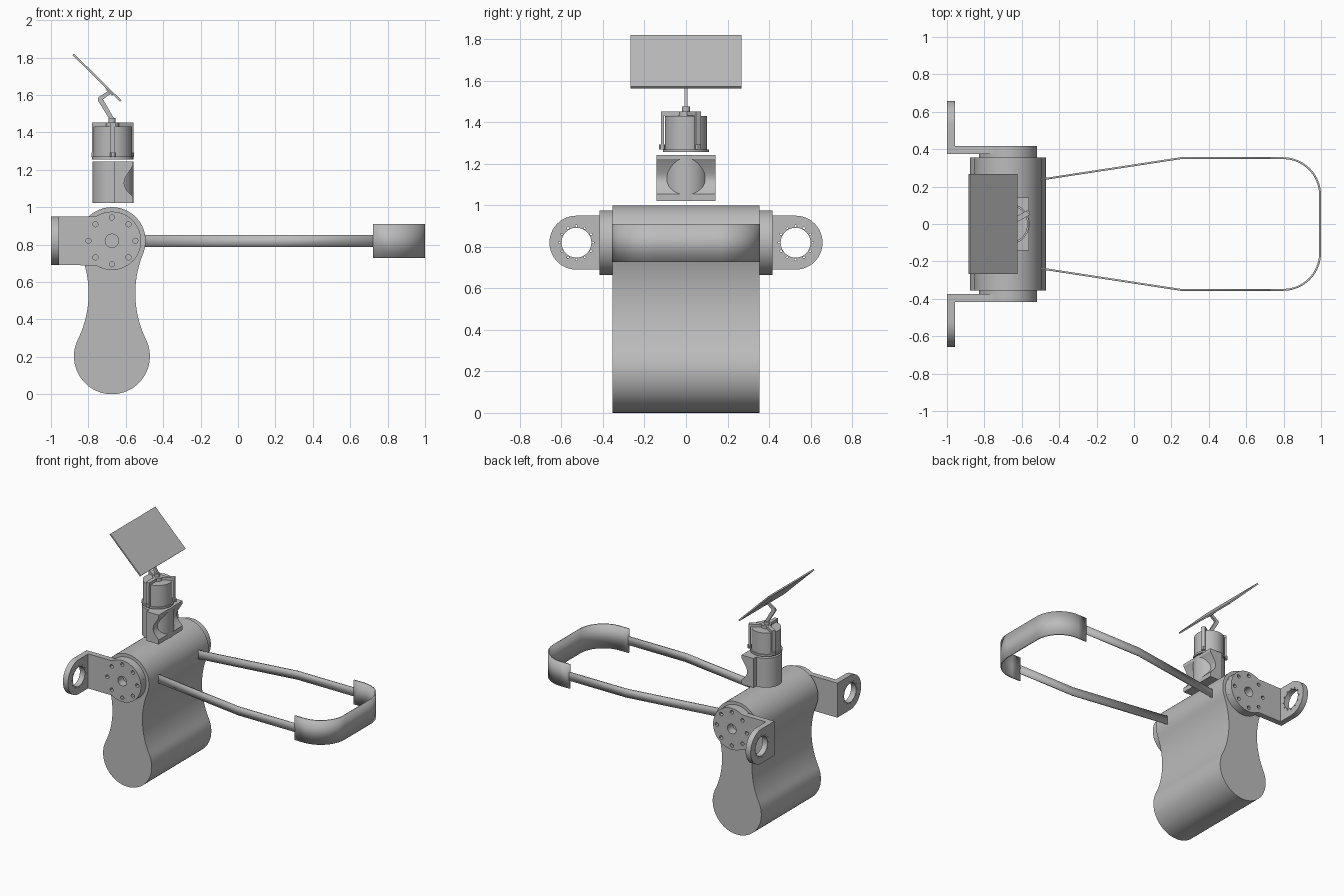
import bpy, bmesh
from math import sin, cos, radians, pi
from mathutils import Matrix, Vector

if "Cube" in bpy.data.objects:
    bpy.data.objects.remove(bpy.data.objects["Cube"], do_unlink=True)

grey = bpy.data.materials.new("plain grey")
grey.use_nodes = True
grey.diffuse_color = (0.5, 0.5, 0.5, 1)
grey.node_tree.nodes["Principled BSDF"].inputs["Base Color"].default_value = (0.5, 0.5, 0.5, 1)

# Local (u, v, depth) directions for each extrusion axis
AXES = {
    "X": Matrix(((0, 0, 1), (1, 0, 0), (0, 1, 0))).to_4x4(),
    "Y": Matrix(((1, 0, 0), (0, 0, -1), (0, 1, 0))).to_4x4(),
    "Z": Matrix.Identity(4),
}


def finish(name, bm):
    bmesh.ops.remove_doubles(bm, verts=bm.verts, dist=0.0001)
    bmesh.ops.recalc_face_normals(bm, faces=bm.faces)
    mesh = bpy.data.meshes.new(name)
    bm.to_mesh(mesh)
    bm.free()
    mesh.materials.append(grey)
    ob = bpy.data.objects.new(name, mesh)
    bpy.context.collection.objects.link(ob)
    bpy.ops.object.select_all(action="DESELECT")
    ob.select_set(True)
    bpy.context.view_layer.objects.active = ob
    bpy.ops.object.shade_smooth_by_angle(angle=radians(30))
    return ob


def arc(cx, cy, r, start=0, end=360, n=32):
    """Points on an arc; a full circle leaves out the repeated last point."""
    count = n if abs(end - start) == 360 else n + 1
    angles = [radians(start + (end - start) * i / n) for i in range(count)]
    return [(cx + r * cos(a), cy + r * sin(a)) for a in angles]


def plate(name, outline, axis, lo, hi, holes=()):
    """Extrude a closed outline with holes along an axis."""
    curve = bpy.data.curves.new(name, "CURVE")
    curve.dimensions = "2D"
    curve.fill_mode = "BOTH"
    curve.extrude = abs(hi - lo) / 2
    for pts in (outline, *holes):
        spline = curve.splines.new("POLY")
        spline.points.add(len(pts) - 1)
        for p, (u, v) in zip(spline.points, pts):
            p.co = (u, v, 0, 1)
        spline.use_cyclic_u = True
    temp = bpy.data.objects.new(name + " curve", curve)
    bpy.context.collection.objects.link(temp)
    graph = bpy.context.evaluated_depsgraph_get()
    mesh = bpy.data.meshes.new_from_object(temp.evaluated_get(graph))
    bm = bmesh.new()
    bm.from_mesh(mesh)
    bpy.data.objects.remove(temp)
    bpy.data.curves.remove(curve)
    bpy.data.meshes.remove(mesh)
    shift = Vector([(lo + hi) / 2 if a == axis else 0 for a in "XYZ"])
    bm.transform(Matrix.Translation(shift) @ AXES[axis])
    return finish(name, bm)


def box(name, centre, size, turn=Matrix.Identity(4)):
    bm = bmesh.new()
    bmesh.ops.create_cube(bm, size=1)
    bm.transform(Matrix.Translation(centre) @ turn @ Matrix.Diagonal((*size, 1)))
    return finish(name, bm)


def cylinder(name, x, y, r, lo, hi, n=48):
    return plate(name, arc(x, y, r, n=n), "Z", lo, hi)


def ribbon(name, path, lo, hi):
    """Thin upright strip along a path seen from above."""
    bm = bmesh.new()
    rows = [[bm.verts.new((x, y, z)) for z in (lo, hi)] for x, y in path]
    for a, b in zip(rows, rows[1:]):
        bm.faces.new((a[0], b[0], b[1], a[1]))
    ob = finish(name, bm)
    mod = ob.modifiers.new("thickness", "SOLIDIFY")
    mod.thickness = 0.01
    mod.offset = 0
    return ob


CX, CZ = -0.674, 0.82    # pivot of the body

# Waisted body: two round lobes joined by tangent concave arcs
lower = arc(CX, 0.203, 0.203, 153.9, 386.1, 48)
right_waist = arc(CX + 0.685, 0.539, 0.56, 206.1, 157.7, 20)
upper = arc(CX, CZ, 0.18, -22.3, 202.3, 48)
left_waist = arc(CX - 0.685, 0.539, 0.56, 22.3, -26.1, 20)
plate("body", lower + right_waist[1:] + upper[1:] + left_waist[1:-1], "Y", -0.355, 0.355)

# Side brackets: bolted disc, arm and ringed flange
bolts = [arc(CX, CZ, 0.036, n=24)]
for i in range(8):
    a = i * pi / 4
    bolts.append(arc(CX + 0.125 * cos(a), CZ + 0.125 * sin(a), 0.014, n=12))
arm = [(-1, CZ + 0.13), (-1, CZ - 0.13)] + arc(CX, CZ, 0.156, -123, 123, 40)

for side, s in (("left", 1), ("right", -1)):
    plate(f"bracket_disc_{side}", arc(CX, CZ, 0.156, n=48), "Y", s * 0.355, s * 0.376, bolts)
    plate(f"bracket_arm_{side}", arm, "Y", s * 0.375, s * 0.417, bolts)
    ring = [arc(s * 0.528, CZ, 0.072, n=40)]
    for i in range(12):
        a = i * pi / 6
        ring.append(arc(s * 0.528 + 0.081 * cos(a), CZ + 0.081 * sin(a), 0.005, n=8))
    tongue = [(0.376, CZ - 0.13)] + arc(0.528, CZ, 0.13, -90, 90, 32) + [(0.376, CZ + 0.13)]
    plate(f"bracket_flange_{side}", [(s * y, z) for y, z in tongue], "X", -1, -0.958, ring)
    # Slim rail out to the front band
    rail = [(-0.51, 0.236), (0.25, 0.352), (0.725, 0.352)]
    ribbon(f"rail_{side}", [(x, s * y) for x, y in rail], 0.787, 0.85)

# Wide rounded band closing the rails
half = [(0.722, 0.352)] + arc(0.797, 0.154, 0.198, 90, 0, 20)
ribbon("band", half + [(x, -y) for x, y in reversed(half)], 0.727, 0.909)

# Neck: round column behind, notched block in front
cylinder("neck_column", -0.668, 0, 0.11, 1.022, 1.243)
notch = [(-0.664, 1.022), (-0.562, 1.022), (-0.562, 1.055), (-0.595, 1.09),
         (-0.607, 1.113), (-0.609, 1.13), (-0.604, 1.155), (-0.562, 1.222),
         (-0.562, 1.243), (-0.664, 1.243)]
plate("neck_block", notch, "Y", -0.142, 0.142)

# Canister held by three posts and a three-armed cap
HX = -0.67
cylinder("canister_base", HX, 0, 0.11, 1.256, 1.27)
cylinder("canister", HX, 0, 0.102, 1.268, 1.43)
cylinder("cap_hub", HX, 0, 0.035, 1.428, 1.453, 24)
for i, angle in enumerate((30, 150, 270)):
    turn = Matrix.Rotation(radians(angle), 4, "Z")
    at = lambda r, z: Vector((HX, 0, 0)) + turn @ Vector((r, 0, z))
    box(f"cap_arm_{i + 1}", at(0.06, 1.442), (0.12, 0.028, 0.02), turn)
    box(f"post_{i + 1}", at(0.113, 1.36), (0.014, 0.026, 0.184), turn)
    foot = at(0.115, 1.28)
    cylinder(f"post_foot_{i + 1}", foot.x, foot.y, 0.014, 1.268, 1.292, 12)

# Bent support arm carrying the tilted panel
cylinder("swivel", HX - 0.004, 0, 0.019, 1.45, 1.476, 20)
elbow = [(-0.687, 1.47), (-0.663, 1.474), (-0.722, 1.577), (-0.672, 1.612),
         (-0.684, 1.628), (-0.746, 1.588), (-0.75, 1.572)]
plate("support_arm", elbow, "Y", -0.008, 0.008)
box("panel_mount", (-0.687, 0, 1.618), (0.05, 0.04, 0.012), Matrix.Rotation(radians(45), 4, "Y"))
box("panel", (-0.754, 0, 1.692), (0.355, 0.535, 0.011), Matrix.Rotation(radians(44.5), 4, "Y"))
